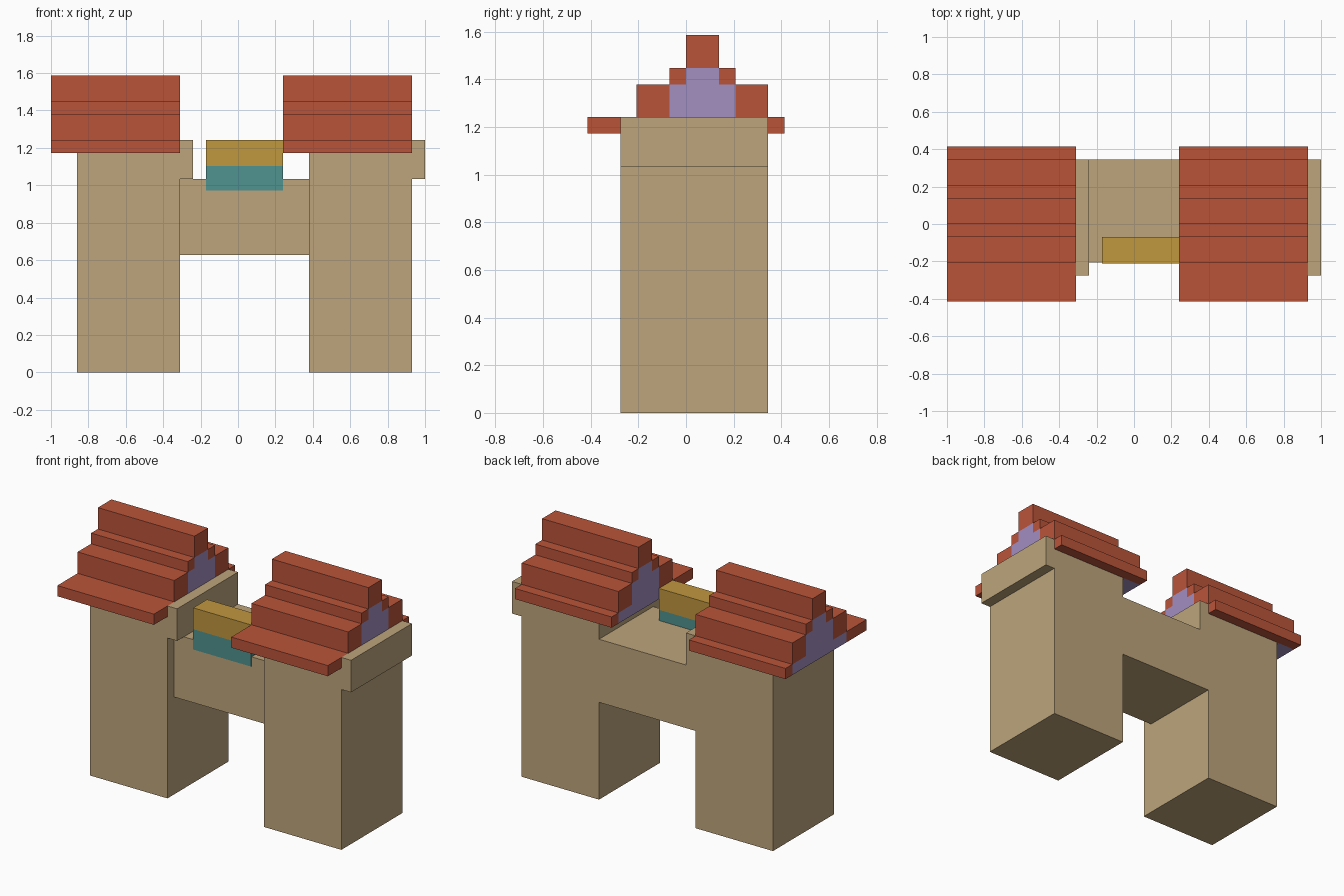
import bpy, bmesh

cube = bpy.data.objects.get("Cube")
if cube:
    bpy.data.objects.remove(cube, do_unlink=True)

U = 2 / 29  # one grid step of the blocky design


def material(name, rgb):
    lin = [((c / 255 + 0.055) / 1.055) ** 2.4 for c in rgb] + [1]
    m = bpy.data.materials.new(name)
    m.use_nodes = True
    m.diffuse_color = lin
    bsdf = m.node_tree.nodes["Principled BSDF"]
    bsdf.inputs["Base Color"].default_value = lin
    bsdf.inputs["Roughness"].default_value = 0.9
    return m


tan = material("sandstone", (189, 165, 124))
red = material("roof_red", (186, 84, 58))
lilac = material("lilac", (163, 142, 192))
gold = material("gold", (192, 151, 62))
teal = material("teal", (80, 146, 144))


def extrude(name, profile, x0, x1, mat):
    """Extrude a (y, z) profile from x0 to x1, all in grid steps."""
    bm = bmesh.new()
    face = bm.faces.new([bm.verts.new((x0 * U - 1, y * U, z * U)) for y, z in profile])
    new = bmesh.ops.extrude_face_region(bm, geom=[face])["geom"]
    bmesh.ops.translate(bm, vec=((x1 - x0) * U, 0, 0),
                        verts=[v for v in new if isinstance(v, bmesh.types.BMVert)])
    bmesh.ops.recalc_face_normals(bm, faces=bm.faces)
    mesh = bpy.data.meshes.new(name)
    bm.to_mesh(mesh)
    bm.free()
    mesh.materials.append(mat)
    ob = bpy.data.objects.new(name, mesh)
    bpy.context.collection.objects.link(ob)
    return ob


def box(name, x, y, z, mat):
    profile = [(y[0], z[0]), (y[1], z[0]), (y[1], z[1]), (y[0], z[1])]
    return extrude(name, profile, x[0], x[1], mat)


# Stepped roof courses as (y range, z range), and the gable that fills them
COURSES = [((-6, -3), (17, 18)), ((-3, -1), (18, 20)), ((-1, 0), (20, 21)),
           ((0, 2), (21, 23)),
           ((2, 3), (20, 21)), ((3, 5), (18, 20)), ((5, 6), (17, 18))]
GABLE = [(-3, 17), (5, 17), (5, 18), (3, 18), (3, 20), (2, 20), (2, 21),
         (0, 21), (0, 20), (-1, 20), (-1, 18), (-3, 18)]

# Two identical towers
for side, x in (("right", 0), ("left", 18)):
    box(side + "_tower", (x + 2, x + 10), (-4, 5), (0, 17), tan)
    box(side + "_ledge", (x + 10, x + 11), (-4, 5), (15, 18), tan)
    extrude(side + "_gable", GABLE, x, x + 10, lilac)
    for i, (y, z) in enumerate(COURSES):
        box(f"{side}_roof_course_{i + 1}", (x, x + 10), y, z, red)

# Bridge between the towers
box("bridge", (10, 20), (-3, 5), (9.1, 15), tan)

# Two-tone block on the front edge of the bridge
box("block_base", (12, 18), (-3.05, -1), (14.1, 16), teal)
box("block_top", (12, 18), (-3.05, -1), (16, 18), gold)
